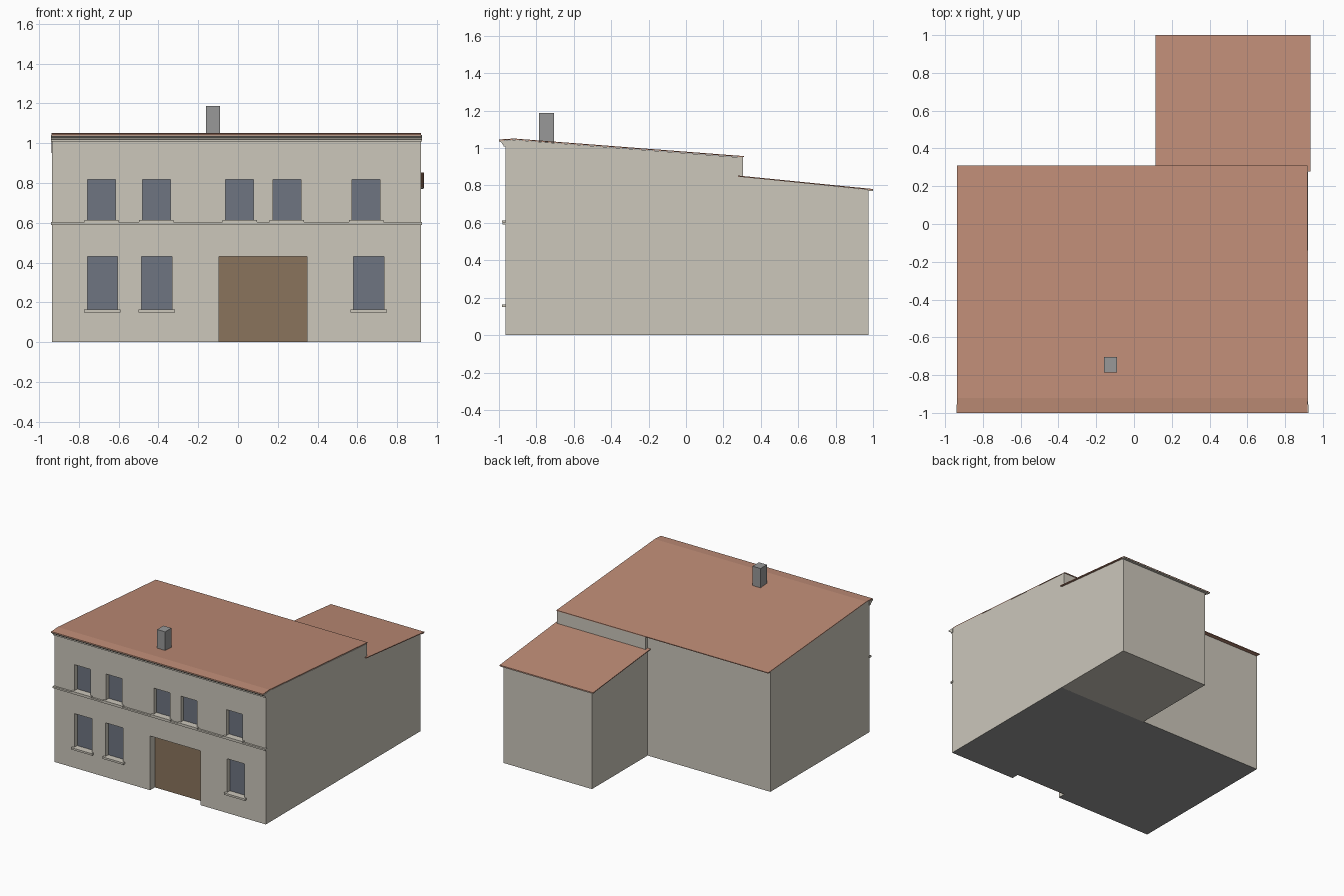
import bpy, bmesh

if "Cube" in bpy.data.objects:
    bpy.data.objects.remove(bpy.data.objects["Cube"])


def material(name, rgb):
    lin = [(c / 255 / 12.92) if c < 11 else ((c / 255 + 0.055) / 1.055) ** 2.4 for c in rgb]
    m = bpy.data.materials.new(name)
    m.diffuse_color = (*lin, 1)
    m.use_nodes = True
    m.node_tree.nodes["Principled BSDF"].inputs["Base Color"].default_value = m.diffuse_color
    return m


WALL = material("stone_wall", (204, 199, 187))
ROOF = material("clay_roof", (190, 140, 118))
GLASS = material("window_glass", (110, 117, 129))
DOOR = material("wooden_door", (138, 116, 92))
GREY = material("grey", (152, 152, 152))


def extrude(name, profile, x0, x1, mat=None):
    """Solid made by sweeping a (y, z) profile along x."""
    bm = bmesh.new()
    a = [bm.verts.new((x0, y, z)) for y, z in profile]
    b = [bm.verts.new((x1, y, z)) for y, z in profile]
    n = len(profile)
    bm.faces.new(a)
    bm.faces.new(b[::-1])
    for i in range(n):
        j = (i + 1) % n
        bm.faces.new((a[i], b[i], b[j], a[j]))
    bmesh.ops.recalc_face_normals(bm, faces=bm.faces)
    me = bpy.data.meshes.new(name)
    bm.to_mesh(me)
    bm.free()
    ob = bpy.data.objects.new(name, me)
    bpy.context.collection.objects.link(ob)
    if mat:
        me.materials.append(mat)
    return ob


def box(name, x0, x1, y0, y1, z0, z1, mat=None):
    return extrude(name, [(y0, z0), (y1, z0), (y1, z1), (y0, z1)], x0, x1, mat)


FRONT = -0.965
LEFT, RIGHT = -0.935, 0.92

# Main house body with a grey underside
body = extrude("main_walls", [(FRONT, 0), (0.278, 0), (0.278, 0.951),
                              (-0.92, 1.044), (FRONT, 1.039)], LEFT, RIGHT, WALL)
body.data.materials.append(GREY)
for p in body.data.polygons:
    if p.normal.z < -0.9:
        p.material_index = 1

# Openings: (name, x0, x1, z0, z1, depth, material)
openings = [("door", -0.095, 0.346, 0, 0.43, 0.065, DOOR)]
openings += [("upper_window", x, x + 0.141, 0.612, 0.818, 0.04, GLASS)
             for x in (-0.757, -0.481, -0.062, 0.175, 0.574)]
openings += [("lower_window", x, x + 0.152, 0.163, 0.43, 0.04, GLASS)
             for x in (-0.758, -0.485, 0.581)]

for name, x0, x1, z0, z1, depth, mat in openings:
    back = FRONT + depth
    # Cut the recess
    cutter = box("cutter", x0, x1, FRONT - 0.1, back, z0 if z0 else -0.1, z1)
    mod = body.modifiers.new("recess", 'BOOLEAN')
    mod.operation, mod.solver, mod.object = 'DIFFERENCE', 'EXACT', cutter
    bpy.context.view_layer.objects.active = body
    bpy.ops.object.modifier_apply(modifier=mod.name)
    bpy.data.objects.remove(cutter)
    # Panel at the back of the recess
    box(name, x0, x1, back - 0.006, back + 0.002, z0, z1, mat)
    # Sill under each window
    if mat is GLASS:
        h = 0.010 if z0 > 0.5 else 0.014
        box(name + "_sill", x0 - 0.016, x1 + 0.016, FRONT - 0.02, back - 0.007, z0 - h, z0 + 0.001, WALL)

# String course and moulded cornice
box("string_course", -0.94, 0.925, FRONT - 0.015, FRONT + 0.01, 0.59, 0.603, WALL)
extrude("cornice", [(-0.955, 1.008), (-0.975, 1.008), (-0.975, 1.018), (-0.984, 1.022),
                    (-0.986, 1.03), (-0.998, 1.033), (-1.0, 1.04), (-0.955, 1.042)],
        -0.94, 0.925, WALL)

# Main roof: short front slope and long rear slope
extrude("main_roof", [(-1.0, 1.04), (-0.92, 1.045), (0.31, 0.951), (0.31, 0.957),
                      (-0.92, 1.051), (-1.0, 1.046)], LEFT - 0.003, 0.919, ROOF)

# Rear wing with its own lean-to roof
extrude("wing_walls", [(0.275, 0), (0.975, 0), (0.975, 0.777), (0.275, 0.848)], 0.142, RIGHT, WALL)
box("wing_upper_wall", 0.142, RIGHT, 0.274, 0.304, 0.83, 0.952, WALL)
extrude("wing_roof", [(0.278, 0.847), (1.0, 0.775), (1.0, 0.781), (0.278, 0.853)], 0.115, 0.935, ROOF)
extrude("wing_eave", [(0.97, 0.772), (0.999, 0.77), (0.999, 0.775), (0.97, 0.778)], 0.117, 0.933, WALL)

# Chimney
box("chimney", -0.16, -0.09, -0.785, -0.705, 1.0, 1.188, GREY)
